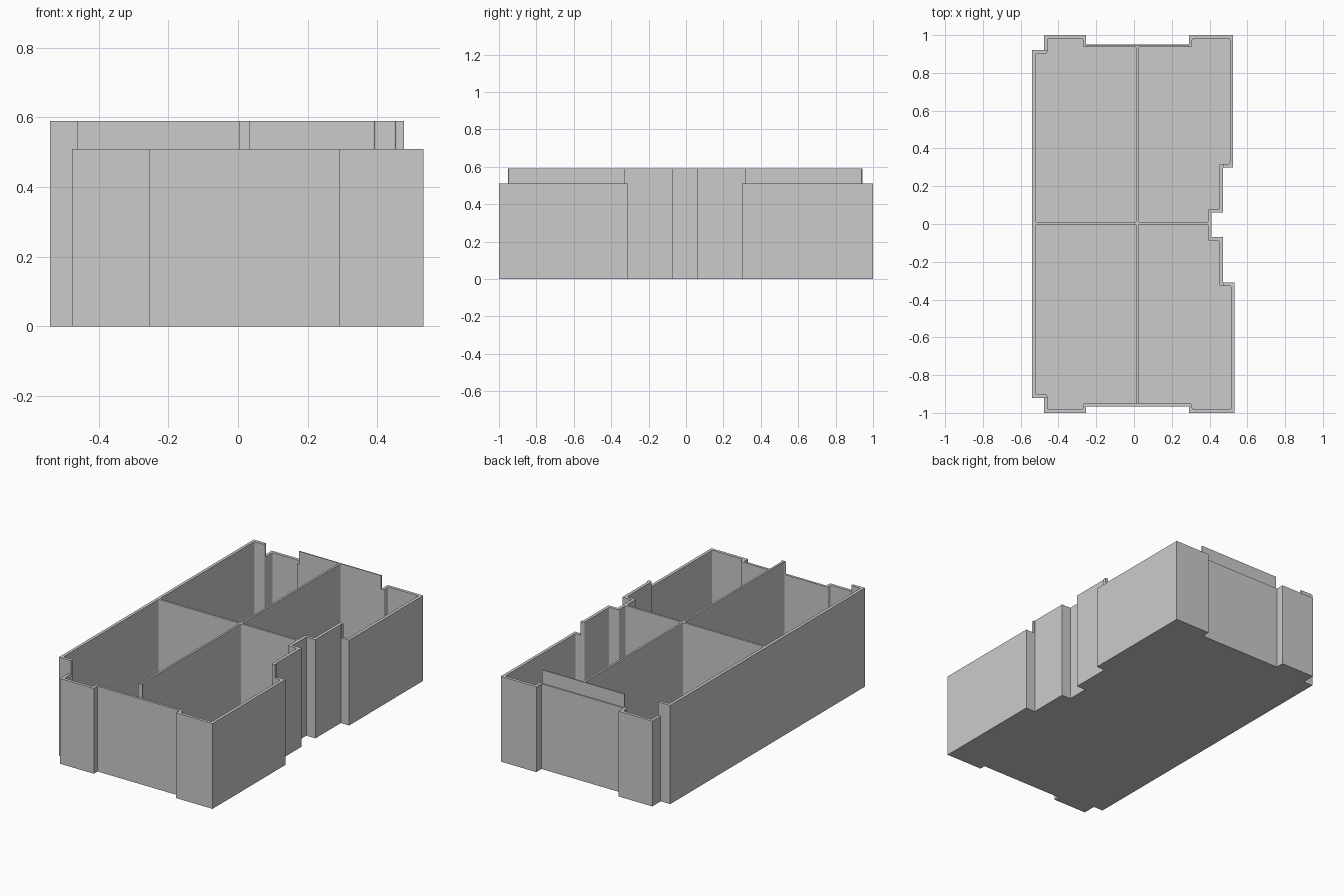
import bpy
import bmesh

default = bpy.data.objects.get("Cube")
if default:
    bpy.data.objects.remove(default, do_unlink=True)

TOP, LEDGE, FLOOR = 0.59, 0.51, 0.02
WALL = 0.018


def material(name, color):
    mat = bpy.data.materials.new(name)
    mat.use_nodes = True
    mat.diffuse_color = color
    mat.node_tree.nodes["Principled BSDF"].inputs["Base Color"].default_value = color
    return mat


def prism(name, points, low, high, fillet=0):
    """Extrude a plan outline, optionally rounding its upright edges."""
    bm = bmesh.new()
    face = bm.faces.new([bm.verts.new((x, y, low)) for x, y in points])
    raised = bmesh.ops.extrude_face_region(bm, geom=[face])["geom"]
    for v in raised:
        if isinstance(v, bmesh.types.BMVert):
            v.co.z = high
    bmesh.ops.recalc_face_normals(bm, faces=bm.faces)
    if fillet:
        upright = [e for e in bm.edges
                   if abs(e.verts[0].co.z - e.verts[1].co.z) > fillet]
        bmesh.ops.bevel(bm, geom=upright, offset=fillet, segments=3,
                        profile=0.5, affect='EDGES')
    mesh = bpy.data.meshes.new(name)
    bm.to_mesh(mesh)
    bm.free()
    obj = bpy.data.objects.new(name, mesh)
    bpy.context.collection.objects.link(obj)
    return obj


def cut(target, cutter):
    """Subtract the cutter, bake the result and discard the cutter."""
    mod = target.modifiers.new("cut", 'BOOLEAN')
    mod.operation = 'DIFFERENCE'
    mod.solver = 'EXACT'
    mod.object = cutter
    cutter.hide_render = True
    graph = bpy.context.evaluated_depsgraph_get()
    mesh = bpy.data.meshes.new_from_object(target.evaluated_get(graph))
    target.modifiers.clear()
    target.data = mesh
    bpy.data.objects.remove(cutter, do_unlink=True)


def half_outline(side, right, panel, ear, notch):
    """Outer plan from the side notch round to the far corner."""
    plan = [(0.41, notch), (0.47, notch), (0.47, ear), (right, ear),
            (right, 1), (0.29, 1), (0.29, panel), (-0.253, panel),
            (-0.253, 1), (-0.477, 1), (-0.477, 0.92), (-0.54, 0.92)]
    return [(x, y * side) for x, y in plan]


def pockets(side, right, panel, ear, notch, cross):
    """Two storage pockets on one side of the cross divider."""
    end, w = 1 - WALL, WALL
    inner = panel - 0.014
    wide = [(0.024, cross), (0.41 - w, cross), (0.41 - w, notch + w),
            (0.47 - w, notch + w), (0.47 - w, ear + w), (right - w, ear + w),
            (right - w, end), (0.29 + w, end), (0.29 + w, inner), (0.024, inner)]
    plain = [(0.012, cross), (0.012, inner), (-0.253 - w, inner),
             (-0.253 - w, end), (-0.477 + w, end), (-0.477 + w, 0.92 - w),
             (-0.54 + w, 0.92 - w), (-0.54 + w, cross)]
    for plan in (wide, plain):
        yield [(x, y * side) for x, y in plan]


# Solid body from the two halves of the plan
front = (-1, 0.532, 0.965, 0.31, 0.07)
back = (1, 0.525, 0.951, 0.30, 0.06)
tray = prism("divided_tray", half_outline(*back) + half_outline(*front)[::-1], 0, TOP)

# Lowered rim: end walls, ears and corner blocks, leaving a thin back lip
lowered = {
    "front_rim": (-0.457, -1.1, 1, -0.951),
    "front_corner_rim": (-0.7, -1.1, -0.457, -0.92),
    "side_rim": (0.476, -0.951, 1, 0.944),
    "back_rim": (-0.457, 0.944, 1, 1.1),
    "back_corner_rim": (-0.7, 0.92, -0.457, 1.1),
    "back_left_step": (-0.457, 0.92, -0.253, 0.944),
    "back_right_step": (0.29, 0.92, 0.476, 0.944),
}
for name, (x0, y0, x1, y1) in lowered.items():
    cut(tray, prism(name, [(x0, y0), (x1, y0), (x1, y1), (x0, y1)], LEDGE, TOP + 0.2))

# Four pockets with rounded upright corners
for spec, cross in ((front, 0.003), (back, 0.009)):
    for plan in pockets(*spec, cross):
        cut(tray, prism("pocket", plan, FLOOR, TOP + 0.3, fillet=0.009))

# Single grey finish
tray.data.materials.clear()
tray.data.materials.append(material("plain_grey", (0.6, 0.6, 0.6, 1)))
for face in tray.data.polygons:
    face.material_index = 0
    face.use_smooth = False
